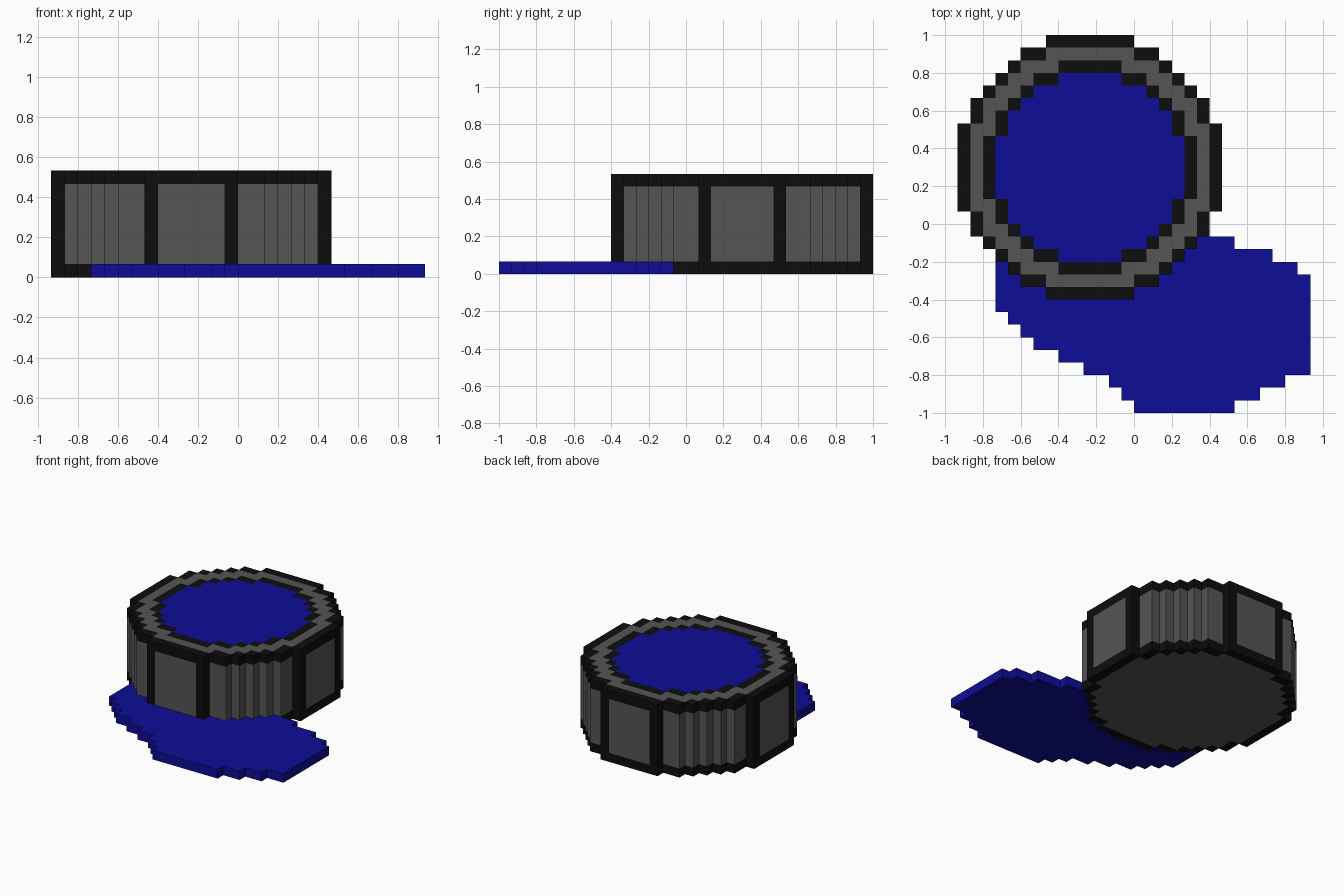
import bpy, bmesh
from mathutils import Vector

if "Cube" in bpy.data.objects:
    bpy.data.objects.remove(bpy.data.objects["Cube"])

V = 2 / 30                      # block size
CX, CY = 10, 19                 # drum centre, in blocks
ORIGIN = Vector((-14 * V, -1.0, 0.0))


def material(name, rgb):
    m = bpy.data.materials.new(name)
    m.diffuse_color = (*rgb, 1)
    m.use_nodes = True
    m.node_tree.nodes["Principled BSDF"].inputs["Base Color"].default_value = m.diffuse_color
    return m


BLACK = material("black trim", (0.004, 0.004, 0.004))
GREY = material("grey panel", (0.09, 0.09, 0.09))
BLUE = material("blue liquid", (0.004, 0.004, 0.31))

# The four corners of each block side, keyed by its outward direction
SIDES = {
    (1, 0, 0): ((1, 0, 0), (1, 1, 0), (1, 1, 1), (1, 0, 1)),
    (-1, 0, 0): ((0, 1, 0), (0, 0, 0), (0, 0, 1), (0, 1, 1)),
    (0, 1, 0): ((1, 1, 0), (0, 1, 0), (0, 1, 1), (1, 1, 1)),
    (0, -1, 0): ((0, 0, 0), (1, 0, 0), (1, 0, 1), (0, 0, 1)),
    (0, 0, 1): ((0, 0, 1), (1, 0, 1), (1, 1, 1), (0, 1, 1)),
    (0, 0, -1): ((0, 1, 0), (1, 1, 0), (1, 0, 0), (0, 0, 0)),
}


def build_blocks(name, cells, solid, materials, colour_rule):
    """Skin a set of blocks, leaving out sides that touch another block."""
    bm = bmesh.new()
    for c in sorted(cells):
        for d, corners in SIDES.items():
            if tuple(a + b for a, b in zip(c, d)) in solid:
                continue
            verts = [bm.verts.new(ORIGIN + V * (Vector(c) + Vector(p))) for p in corners]
            bm.faces.new(verts).material_index = colour_rule(c, d)
    bmesh.ops.remove_doubles(bm, verts=bm.verts[:], dist=1e-4)
    mesh = bpy.data.meshes.new(name)
    bm.to_mesh(mesh)
    bm.free()
    for m in materials:
        mesh.materials.append(m)
    obj = bpy.data.objects.new(name, mesh)
    bpy.context.collection.objects.link(obj)
    return obj


def dist2(x, y):
    return (x - CX) ** 2 + (y - CY) ** 2


# Drum: round stack, eight blocks high
drum = {(x, y, z) for x in range(28) for y in range(30) for z in range(8)
        if dist2(x, y) <= 110}


def drum_colour(c, d):
    r = dist2(c[0], c[1])
    if d[2] > 0:                # lid: liquid, inner trim, grey ring, outer trim
        return 2 if r <= 57 else 0 if r <= 70 else 1 if r <= 90 else 0
    if d[2] < 0:                # underside
        return 1 if r <= 90 else 0
    a, b = sorted((abs(c[0] - CX), abs(c[1] - CY)))
    post = (a, b) == (3, 10)    # eight upright posts
    return 0 if post or c[2] in (0, 7) else 1


# Spilled puddle: one block thick, left and right limit of each row from the front
LEFT = [14, 13, 12, 10, 8, 6, 5, 4] + [3] * 6
RIGHT = [22, 24, 26] + [28] * 8 + [27, 25, 22]
puddle = {(x, y, 0) for y in range(14) for x in range(LEFT[y], RIGHT[y])
          if dist2(x, y) > 110}

build_blocks("drum", drum, drum, [BLACK, GREY, BLUE], drum_colour)
build_blocks("puddle", puddle, puddle | drum, [BLUE], lambda c, d: 0)
